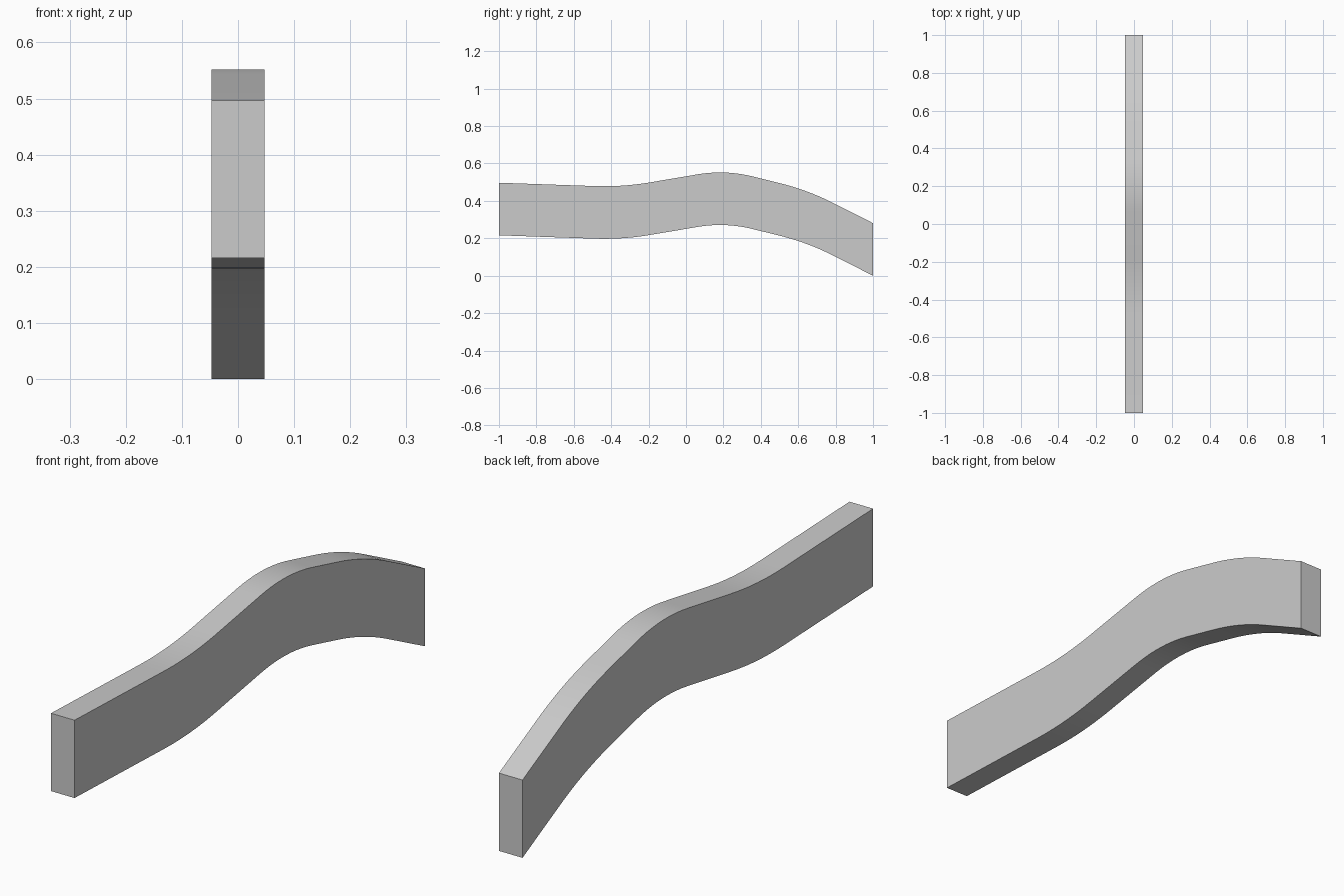
import bpy, bmesh
from mathutils import Vector

if "Cube" in bpy.data.objects:
    bpy.data.objects.remove(bpy.data.objects["Cube"])

HALF_WIDTH = 0.047
HEIGHT = 0.281
ROUND = 0.15   # distance from each bend where the rounding starts
STEPS = 10

# Top edge of the side profile as (y, z) bend points
bends = [Vector(p) for p in [(-1, 0.497), (-0.34, 0.474), (0.21, 0.567), (0.65, 0.458), (1, 0.281)]]


def rounded(points):
    out = [points[0]]
    for a, c, b in zip(points, points[1:], points[2:]):
        p = c + (a - c).normalized() * ROUND
        q = c + (b - c).normalized() * ROUND
        for i in range(STEPS + 1):
            t = i / STEPS
            out.append(p * (1 - t) ** 2 + c * 2 * t * (1 - t) + q * t * t)
    return out + [points[-1]]


# Sweep a rectangular section along the wavy line
bm = bmesh.new()
rings = []
for y, z in rounded(bends):
    section = [(-HALF_WIDTH, z - HEIGHT), (HALF_WIDTH, z - HEIGHT), (HALF_WIDTH, z), (-HALF_WIDTH, z)]
    rings.append([bm.verts.new((x, y, h)) for x, h in section])
for r, s in zip(rings, rings[1:]):
    for i in range(4):
        j = (i + 1) % 4
        bm.faces.new((r[i], r[j], s[j], s[i]))
bm.faces.new(rings[0])
bm.faces.new(rings[-1][::-1])
bmesh.ops.recalc_face_normals(bm, faces=bm.faces)

mesh = bpy.data.meshes.new("curved_armrest")
bm.to_mesh(mesh)
bm.free()
armrest = bpy.data.objects.new("curved_armrest", mesh)
bpy.context.collection.objects.link(armrest)

# Smooth curves, sharp edges
bpy.context.view_layer.objects.active = armrest
armrest.select_set(True)
bpy.ops.object.shade_smooth_by_angle()
